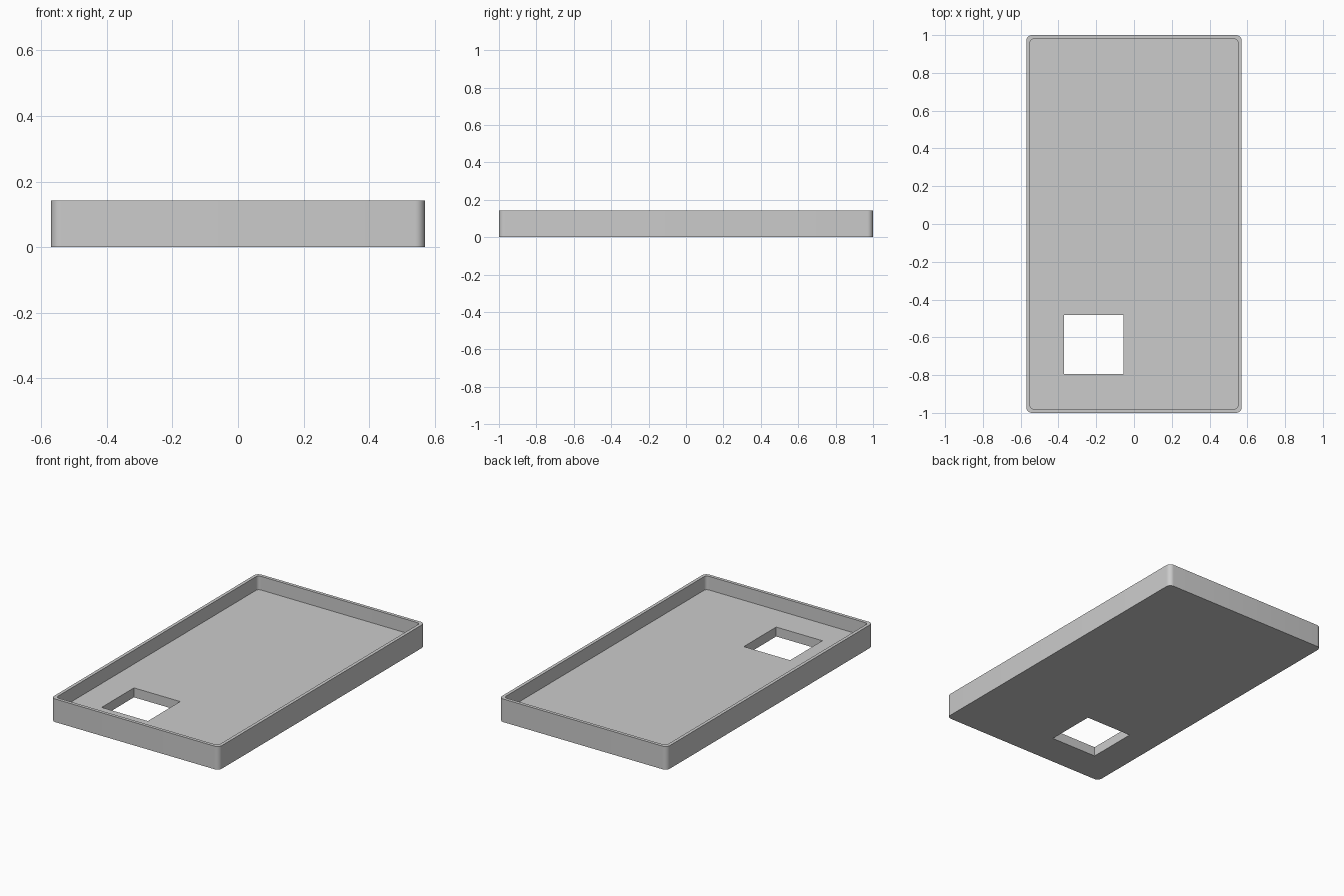
import bpy
import bmesh
from mathutils import Vector

default = bpy.data.objects.get("Cube")
if default:
    bpy.data.objects.remove(default, do_unlink=True)

# One grey for the whole tray
grey = bpy.data.materials.new("plain grey")
grey.use_nodes = True
colour = (0.6, 0.6, 0.6, 1.0)
grey.diffuse_color = colour
bsdf = next(n for n in grey.node_tree.nodes if n.type == "BSDF_PRINCIPLED")
bsdf.inputs["Base Color"].default_value = colour


def rounded_box(name, low, high, radius=0.0):
    """Box between two corners, with its upright edges rounded."""
    low, high = Vector(low), Vector(high)
    bm = bmesh.new()
    bmesh.ops.create_cube(bm, size=1)
    bmesh.ops.scale(bm, vec=high - low, verts=bm.verts)
    bmesh.ops.translate(bm, vec=(low + high) / 2, verts=bm.verts)
    if radius:
        upright = [e for e in bm.edges
                   if abs(e.verts[0].co.z - e.verts[1].co.z) > 0.01]
        bmesh.ops.bevel(bm, geom=upright, offset=radius, segments=8,
                        profile=0.5, affect="EDGES")
    mesh = bpy.data.meshes.new(name)
    bm.to_mesh(mesh)
    bm.free()
    mesh.materials.append(grey)
    obj = bpy.data.objects.new(name, mesh)
    bpy.context.collection.objects.link(obj)
    return obj


W, L, H = 0.57, 1.0, 0.142
WALL, FLOOR = 0.02, 0.058

# Outer shell, standing on the ground
tray = rounded_box("tray", (-W, -L, 0), (W, L, H), 0.03)

# Shallow recess and square opening through the floor
cutters = [
    rounded_box("recess_cutter", (WALL - W, WALL - L, FLOOR),
                (W - WALL, L - WALL, H + 0.1), 0.02),
    rounded_box("opening_cutter", (-0.37, -0.795, -0.1),
                (-0.056, -0.481, H)),
]

bpy.ops.object.select_all(action="DESELECT")
tray.select_set(True)
bpy.context.view_layer.objects.active = tray
for cutter in cutters:
    cutter.hide_render = True
    cut = tray.modifiers.new(cutter.name, "BOOLEAN")
    cut.operation = "DIFFERENCE"
    cut.solver = "EXACT"
    cut.object = cutter
    bpy.ops.object.modifier_apply(modifier=cut.name)
    bpy.data.objects.remove(cutter, do_unlink=True)

# Smooth round corners, crisp rims
bpy.ops.object.shade_smooth_by_angle(angle=0.6)
